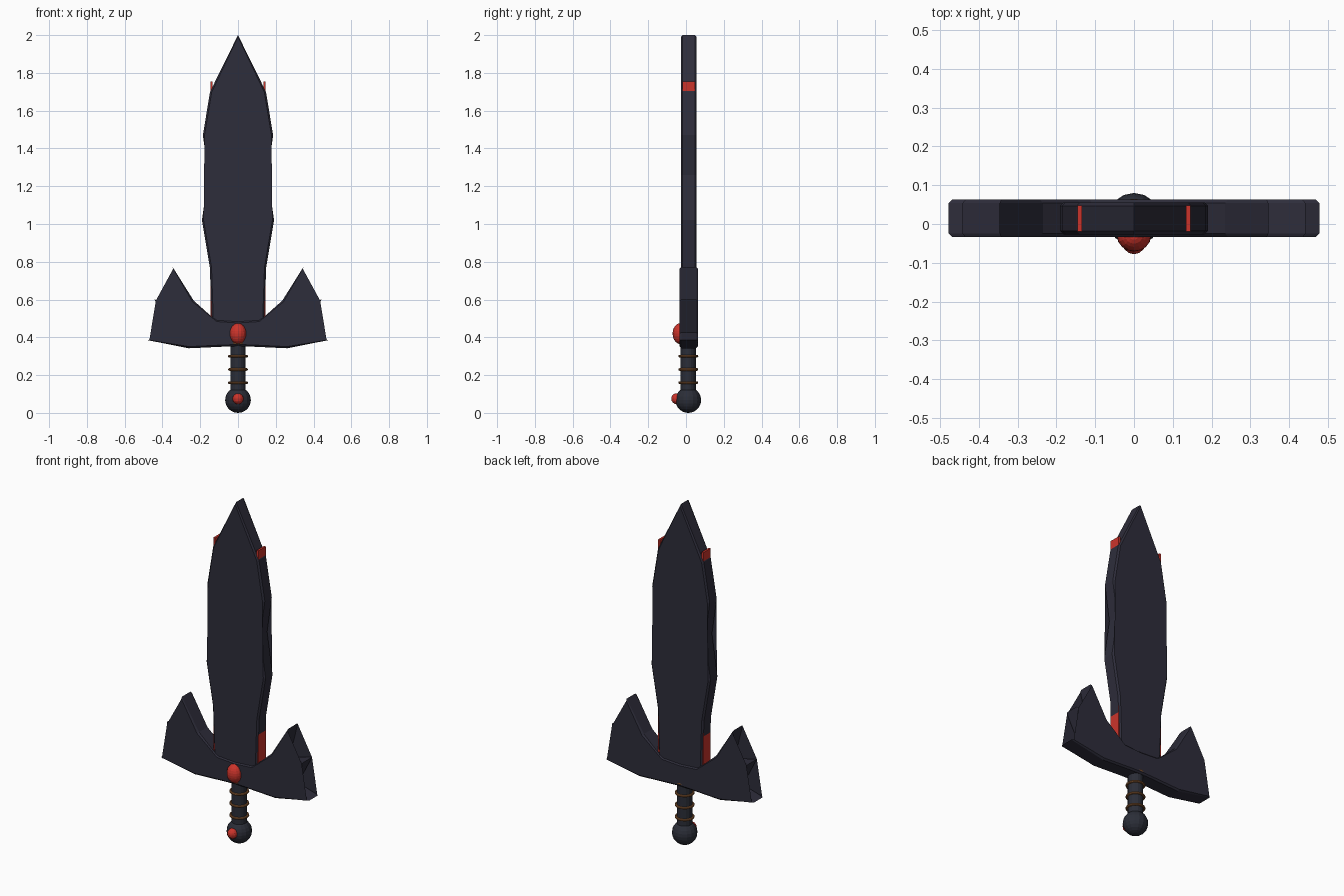
import bpy, bmesh
from mathutils import Vector, Matrix

if "Cube" in bpy.data.objects:
    bpy.data.objects.remove(bpy.data.objects["Cube"])


def material(name, rgb):
    m = bpy.data.materials.new(name)
    m.diffuse_color = (*rgb, 1)
    m.use_nodes = True
    m.node_tree.nodes["Principled BSDF"].inputs["Base Color"].default_value = m.diffuse_color
    return m


STEEL = material("dark steel", (0.027, 0.026, 0.043))
GRIP = material("grip slate", (0.024, 0.027, 0.039))
RED = material("red", (0.60, 0.034, 0.024))
BRONZE = material("bronze", (0.26, 0.105, 0.035))
AXIS_Y = 0.012      # grip axis
PLATE_Y = 0.0145    # mid-plane of blade and guard


def finish(bm, name, mat):
    bmesh.ops.recalc_face_normals(bm, faces=bm.faces)
    me = bpy.data.meshes.new(name)
    bm.to_mesh(me)
    bm.free()
    me.materials.append(mat)
    ob = bpy.data.objects.new(name, me)
    bpy.context.collection.objects.link(ob)
    return ob


def chamfered_plate(name, half, y0, y1, b, mat):
    """Mirror a right-hand outline (bottom to top) and extrude it with chamfered rims."""
    left = [(-x, z) for x, z in reversed(half) if x > 0]
    pts = [Vector(p) for p in half + left]
    n = len(pts)
    inner = []
    for i, p in enumerate(pts):
        a = (p - pts[i - 1]).normalized()
        c = (pts[(i + 1) % n] - p).normalized()
        inward = (Vector((-a.y, a.x)) + Vector((-c.y, c.x))).normalized()
        inner.append(p + inward * b)
    bm = bmesh.new()
    rings = []
    for outline, y in ((inner, y0), (pts, y0 + b), (pts, y1 - b), (inner, y1)):
        rings.append([bm.verts.new((p.x, y, p.y)) for p in outline])
    for r, s in zip(rings, rings[1:]):
        for i in range(n):
            j = (i + 1) % n
            bm.faces.new((r[i], r[j], s[j], s[i]))
    caps = [bm.faces.new(rings[0]), bm.faces.new(rings[-1])]
    bmesh.ops.triangulate(bm, faces=caps)
    return finish(bm, name, mat)


def ball(name, loc, radii, mat, seg=16, rings=12):
    bm = bmesh.new()
    bmesh.ops.create_uvsphere(bm, u_segments=seg, v_segments=rings, radius=1,
                              matrix=Matrix.LocRotScale(Vector(loc), None, Vector(radii)))
    return finish(bm, name, mat)


# Wavy blade
chamfered_plate("blade", [(0, 0.42), (0.135, 0.42), (0.140, 0.50), (0.149, 0.77),
                          (0.191, 1.02), (0.156, 1.26), (0.186, 1.47),
                          (0.148, 1.70), (0, 2.0)],
                PLATE_Y - 0.041, PLATE_Y + 0.041, 0.009, STEEL)

# Winged crossguard
chamfered_plate("guard", [(0, 0.353), (0.07, 0.351), (0.26, 0.342), (0.478, 0.385),
                          (0.352, 0.425), (0.442, 0.60), (0.298, 0.565),
                          (0.346, 0.772), (0.235, 0.595), (0.14, 0.51),
                          (0.11, 0.492), (0, 0.485)],
                PLATE_Y - 0.048, PLATE_Y + 0.048, 0.009, STEEL)

# Red strips sunk in the blade edges, showing at both ends
for side, label in ((-1, "left"), (1, "right")):
    bm = bmesh.new()
    bmesh.ops.create_cube(bm, size=1, matrix=Matrix.LocRotScale(
        Vector((side * 0.14, PLATE_Y, 1.105)), None, Vector((0.012, 0.067, 1.30))))
    finish(bm, "edge_strip_" + label, RED)

# Grip
bm = bmesh.new()
bmesh.ops.create_cone(bm, cap_ends=True, segments=16, radius1=0.041, radius2=0.041,
                      depth=0.31, matrix=Matrix.Translation((0, AXIS_Y, 0.235)))
finish(bm, "grip", GRIP)

# Bronze rings around the grip
for i in range(4):
    bpy.ops.mesh.primitive_torus_add(location=(0, AXIS_Y, 0.16 + 0.07 * i),
                                     major_segments=24, minor_segments=8,
                                     major_radius=0.046, minor_radius=0.007)
    ring = bpy.context.object
    ring.name = "grip_ring_%d" % (i + 1)
    ring.data.materials.append(BRONZE)

# Pommel and front gems
ball("pommel", (0, AXIS_Y, 0.068), (0.068, 0.068, 0.068), GRIP)
ball("guard_gem", (0, -0.030, 0.42), (0.044, 0.041, 0.055), RED)
ball("pommel_gem", (0, -0.050, 0.075), (0.029, 0.028, 0.029), RED, 12, 8)
